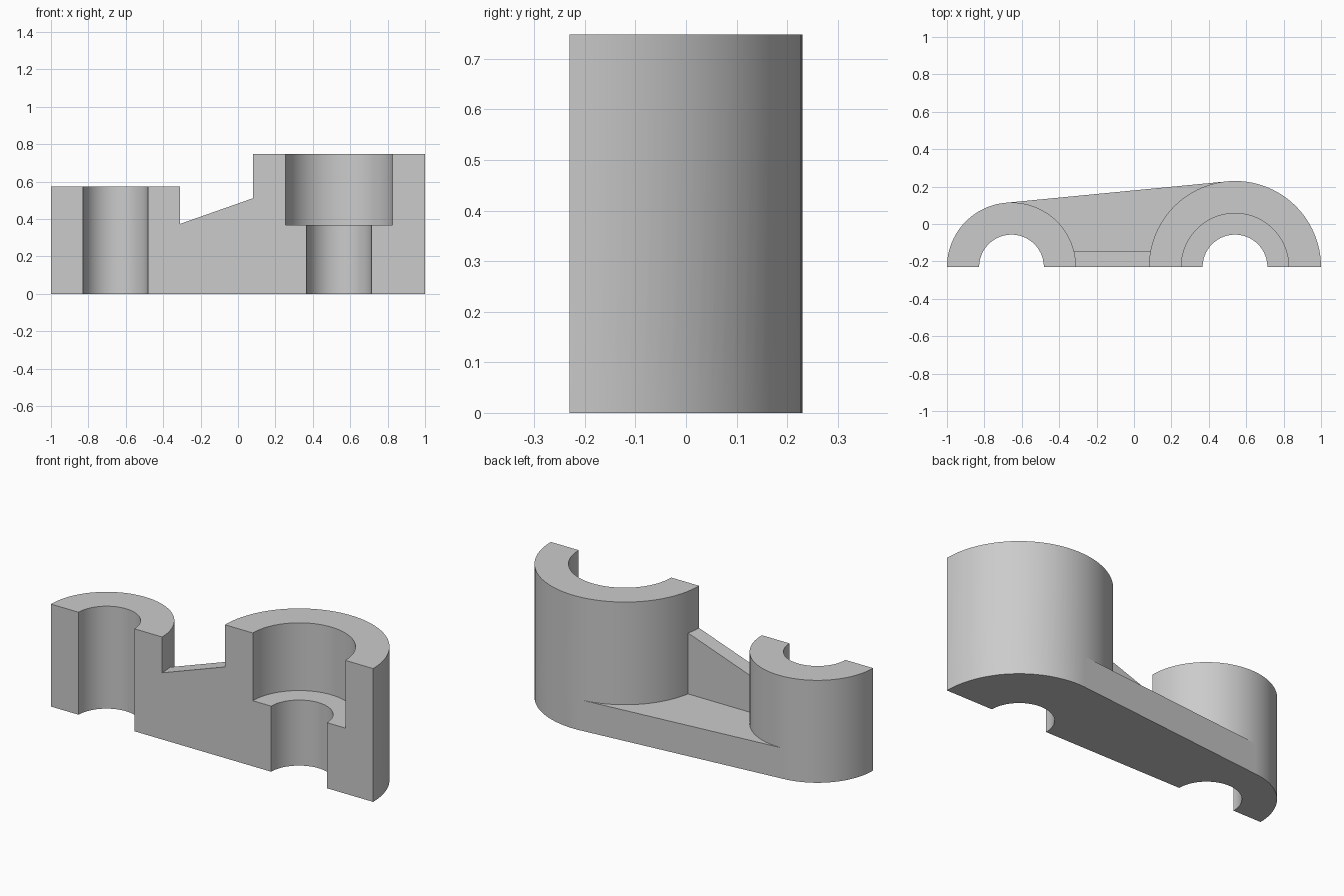
import bpy, bmesh, math

if "Cube" in bpy.data.objects:
    bpy.data.objects.remove(bpy.data.objects["Cube"])

CY = -0.23                      # cut plane through the boss axes
SMALL = (-0.655, 0.345, 0.575)  # x, outer radius, height
LARGE = (0.54, 0.46, 0.748)
BORE, COUNTERBORE, SEAT_Z = 0.173, 0.287, 0.368
PLATE_Z = 0.172
SEGMENTS = 96


def make_object(name, bm):
    bmesh.ops.recalc_face_normals(bm, faces=bm.faces)
    mesh = bpy.data.meshes.new(name)
    bm.to_mesh(mesh)
    bm.free()
    obj = bpy.data.objects.new(name, mesh)
    bpy.context.collection.objects.link(obj)
    return obj


def ring(x, radius):
    steps = [2 * math.pi * i / SEGMENTS for i in range(SEGMENTS)]
    return [(x + radius * math.cos(a), CY + radius * math.sin(a)) for a in steps]


def extrude(name, points, direction):
    bm = bmesh.new()
    face = bm.faces.new([bm.verts.new(p) for p in points])
    geom = bmesh.ops.extrude_face_region(bm, geom=[face])["geom"]
    verts = [v for v in geom if isinstance(v, bmesh.types.BMVert)]
    bmesh.ops.translate(bm, verts=verts, vec=direction)
    # the start face must remain as the closed bottom
    if not face.is_valid:
        bmesh.ops.holes_fill(bm, edges=bm.edges)
    return make_object(name, bm)


def cylinder(name, x, radius, z0, z1):
    return extrude(name, [(px, py, z0) for px, py in ring(x, radius)], (0, 0, z1 - z0))


def combine(target, other, operation):
    mod = target.modifiers.new(other.name, 'BOOLEAN')
    mod.operation, mod.solver, mod.object = operation, 'EXACT', other
    bpy.context.view_layer.objects.active = target
    bpy.ops.object.modifier_apply(modifier=mod.name)
    bpy.data.objects.remove(other)


# Base plate: hull around both boss outlines
bm = bmesh.new()
for x, radius, _ in (SMALL, LARGE):
    for px, py in ring(x, radius):
        for z in (0, PLATE_Z):
            bm.verts.new((px, py, z))
bmesh.ops.convex_hull(bm, input=bm.verts)
bmesh.ops.dissolve_limit(bm, angle_limit=0.001, verts=bm.verts, edges=bm.edges)
link_arm = make_object("link_arm", bm)

# Bosses at both ends
for name, (x, radius, height) in (("small_boss", SMALL), ("large_boss", LARGE)):
    combine(link_arm, cylinder(name, x, radius, 0, height), 'UNION')

# Sloping rib between the bosses
HALF, SLOPE = 0.086, 0.352
x0, x1 = -0.36, 0.14
rib = [(x0, 0.1), (x1, 0.1), (x1, 0.374 + SLOPE * (x1 + 0.31)), (x0, 0.374 + SLOPE * (x0 + 0.31))]
combine(link_arm, extrude("rib", [(x, CY - HALF, z) for x, z in rib], (0, 2 * HALF, 0)), 'UNION')

# Through bores and the counterbore
for name, x, radius, z0 in (("small_bore", SMALL[0], BORE, -0.1),
                            ("large_bore", LARGE[0], BORE, -0.1),
                            ("counterbore", LARGE[0], COUNTERBORE, SEAT_Z)):
    combine(link_arm, cylinder(name, x, radius, z0, 1), 'DIFFERENCE')

# Section cut removing the front half
box = [(-2, CY, -1), (2, CY, -1), (2, CY, 2), (-2, CY, 2)]
combine(link_arm, extrude("front_cut", box, (0, -2, 0)), 'DIFFERENCE')

# Smooth cylinders, sharp edges
bpy.ops.object.select_all(action='DESELECT')
link_arm.select_set(True)
bpy.context.view_layer.objects.active = link_arm
bpy.ops.object.shade_smooth_by_angle(angle=math.radians(30))
